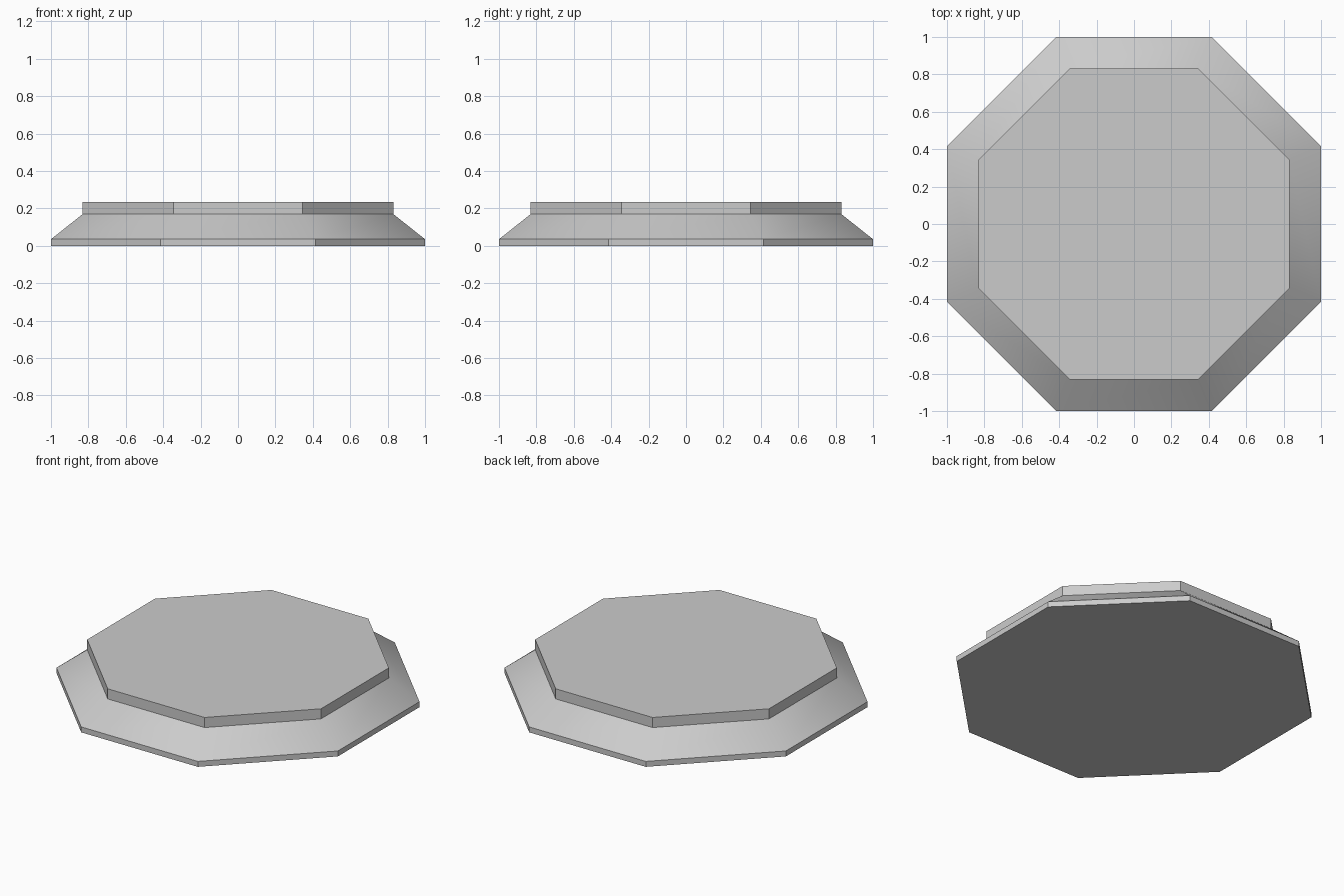
import bpy, bmesh, math

cube = bpy.data.objects.get("Cube")
if cube:
    bpy.data.objects.remove(cube, do_unlink=True)

SIDES = 8

stone = bpy.data.materials.new("grey_stone")
stone.use_nodes = True
grey = (0.6, 0.6, 0.6, 1.0)
stone.diffuse_color = grey
stone.node_tree.nodes["Principled BSDF"].inputs["Base Color"].default_value = grey


def octagon_ring(bm, apothem, z):
    """Ring of vertices with flat sides facing the axes."""
    radius = apothem / math.cos(math.pi / SIDES)
    angles = [(i + 0.5) * math.tau / SIDES for i in range(SIDES)]
    return [bm.verts.new((radius * math.cos(a), radius * math.sin(a), z)) for a in angles]


# Octagonal base: thin rim, sloping shoulder, raised slab; (apothem, height)
profile = [(1.0, 0.0), (1.0, 0.035), (0.831, 0.169), (0.831, 0.234)]
bm = bmesh.new()
rings = [octagon_ring(bm, r, z) for r, z in profile]
for low, high in zip(rings, rings[1:]):
    for i in range(SIDES):
        j = (i + 1) % SIDES
        bm.faces.new((low[i], low[j], high[j], high[i]))

# Flat underside and top
bm.faces.new(rings[0][::-1])
bm.faces.new(rings[-1])

mesh = bpy.data.meshes.new("octagonal_plinth")
bm.to_mesh(mesh)
bm.free()
mesh.materials.append(stone)
plinth = bpy.data.objects.new("octagonal_plinth", mesh)
bpy.context.collection.objects.link(plinth)

# The shallow shoulder corners blend; all steeper edges stay sharp
bpy.ops.object.select_all(action="DESELECT")
plinth.select_set(True)
bpy.context.view_layer.objects.active = plinth
bpy.ops.object.shade_smooth_by_angle(angle=math.radians(30))
